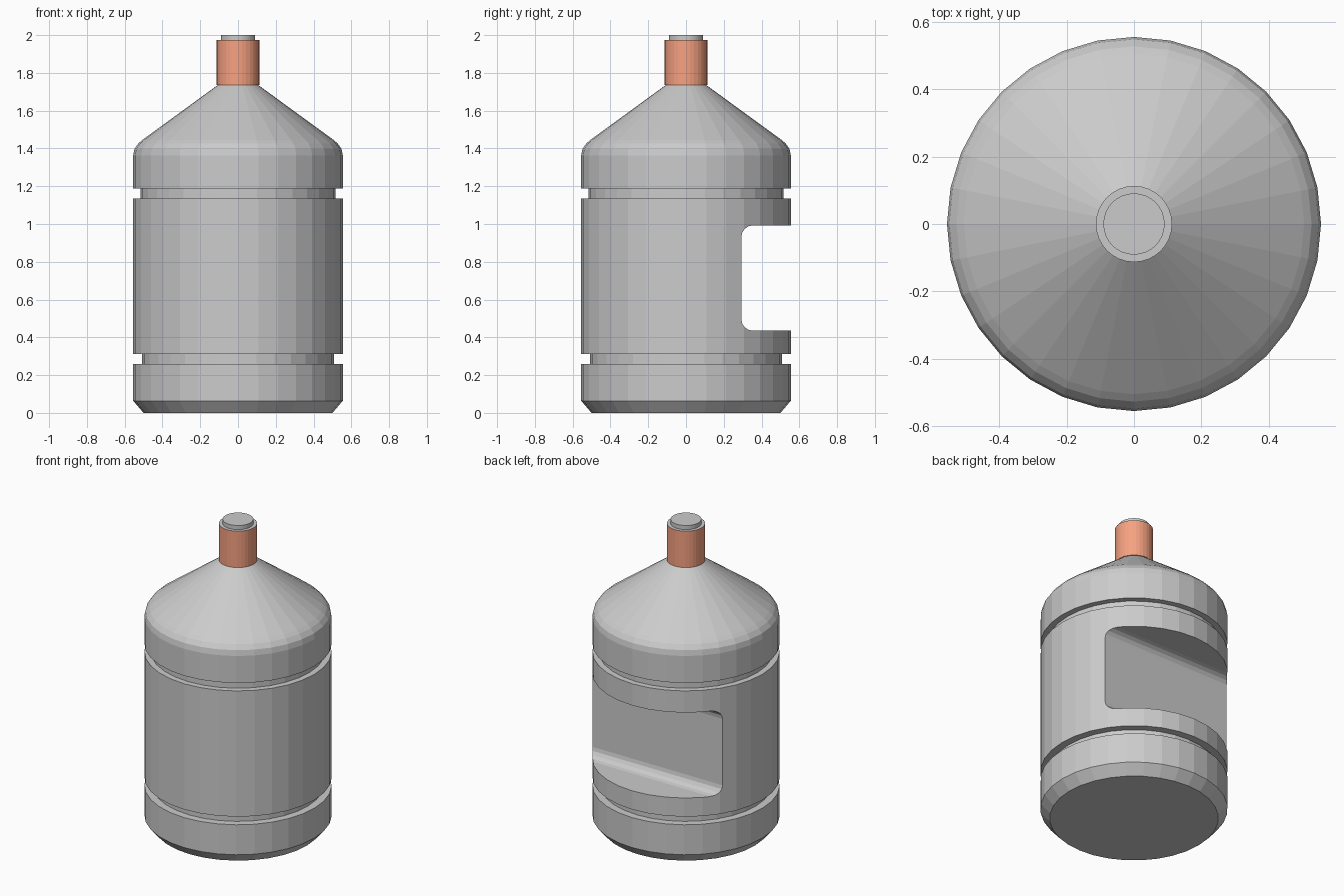
import bpy
import bmesh
from math import sin, cos, pi

if "Cube" in bpy.data.objects:
    bpy.data.objects.remove(bpy.data.objects["Cube"])

SIDES = 32


def add_object(name, bm):
    bmesh.ops.recalc_face_normals(bm, faces=bm.faces)
    mesh = bpy.data.meshes.new(name)
    bm.to_mesh(mesh)
    bm.free()
    obj = bpy.data.objects.new(name, mesh)
    bpy.context.collection.objects.link(obj)
    return obj


def lathe(name, profile, cap_bottom=True, cap_top=True):
    """Turn (radius, z) points around the z axis, with flat facets."""
    bm = bmesh.new()
    rings = [[bm.verts.new((r * cos(2 * pi * i / SIDES), r * sin(2 * pi * i / SIDES), z))
              for i in range(SIDES)] for r, z in profile]
    for a, b in zip(rings, rings[1:]):
        for i in range(SIDES):
            j = (i + 1) % SIDES
            bm.faces.new((a[i], a[j], b[j], b[i]))
    if cap_bottom:
        bm.faces.new(rings[0][::-1])
    if cap_top:
        bm.faces.new(rings[-1])
    return add_object(name, bm)


# Bottle body: chamfered base, two grooves, rounded shoulder, cone
body = lathe("bottle_body", [
    (0.50, 0), (0.555, 0.064), (0.555, 0.26), (0.507, 0.26), (0.507, 0.313),
    (0.555, 0.313), (0.555, 1.135), (0.517, 1.135), (0.517, 1.187), (0.555, 1.187),
    (0.555, 1.363), (0.548, 1.398), (0.527, 1.427), (0.505, 1.446), (0.108, 1.735)])

# Rounded cutter for the recess in the back
y0, y1, z0, z1, rad, steps = 0.293, 0.8, 0.435, 0.993, 0.062, 4
outline = [(y1, z0), (y1, z1)]
for cz, start in ((z1 - rad, pi / 2), (z0 + rad, pi)):
    for k in range(steps + 1):
        a = start + k * pi / 2 / steps
        outline.append((y0 + rad + rad * cos(a), cz + rad * sin(a)))
bm = bmesh.new()
face = bm.faces.new([bm.verts.new((-0.8, y, z)) for y, z in outline])
ext = bmesh.ops.extrude_face_region(bm, geom=[face])
bmesh.ops.translate(bm, vec=(1.6, 0, 0),
                    verts=[v for v in ext["geom"] if isinstance(v, bmesh.types.BMVert)])
cutter = add_object("recess_cutter", bm)
cutter.hide_render = True
cutter.hide_viewport = True

cut = body.modifiers.new("recess", 'BOOLEAN')
cut.operation = 'DIFFERENCE'
cut.solver = 'EXACT'
cut.object = cutter

# Coloured neck sleeve
sleeve = lathe("neck_sleeve", [(0.113, 1.735), (0.113, 1.973)], True, False)
orange = bpy.data.materials.new("orange_red")
orange.diffuse_color = (0.92, 0.36, 0.22, 1)
orange.use_nodes = True
orange.node_tree.nodes["Principled BSDF"].inputs["Base Color"].default_value = orange.diffuse_color
sleeve.data.materials.append(orange)

# Grey rim and stopper on top of the sleeve
lathe("stopper", [(0.113, 1.973), (0.091, 1.973), (0.091, 2.0)], False, True)
